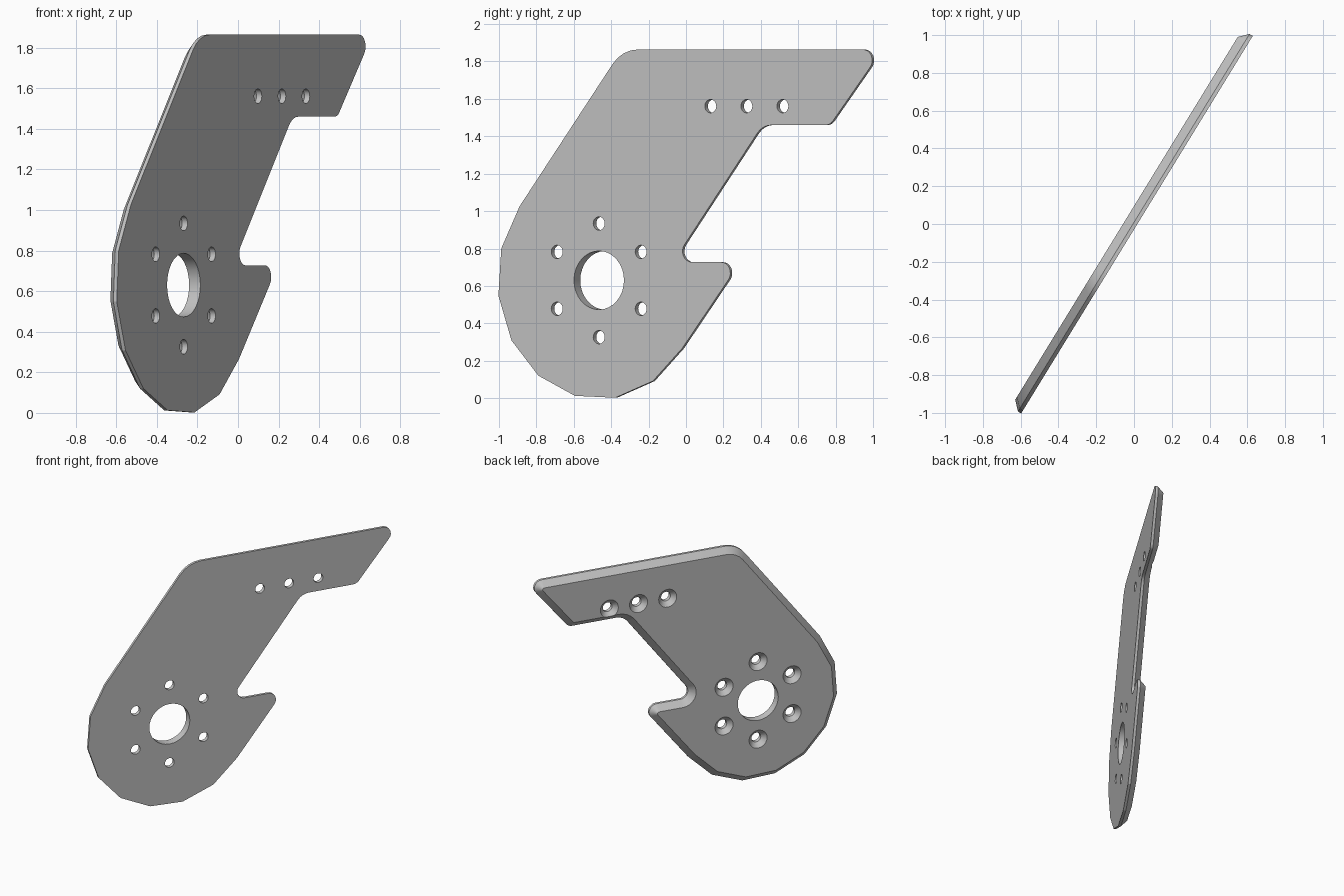
import bpy
import bmesh
from math import atan2, cos, sin, pi, radians, remainder
from mathutils import Vector

cube = bpy.data.objects.get("Cube")
if cube:
    bpy.data.objects.remove(cube, do_unlink=True)

THICK, CHAMFER = 0.065, 0.045
TURN = radians(58.47)
HUB = Vector((-0.546, 0.63))

grey = bpy.data.materials.new("plain grey")
grey.use_nodes = True
grey.diffuse_color = (0.55, 0.55, 0.55, 1)
grey.node_tree.nodes["Principled BSDF"].inputs["Base Color"].default_value = grey.diffuse_color


def polar(center, radius, angle):
    return center + radius * Vector((cos(angle), sin(angle)))


def fillet(before, corner, after, radius):
    """Points of an arc that rounds one corner."""
    a, b = (before - corner).normalized(), (after - corner).normalized()
    half = a.angle(b) / 2
    center = corner + (a + b).normalized() * radius / sin(half)
    reach = radius / sin(half) * cos(half)
    s, e = corner + a * reach - center, corner + b * reach - center
    start = atan2(s.y, s.x)
    sweep = remainder(atan2(e.y, e.x) - start, 2 * pi)
    steps = max(4, round(abs(sweep) / radians(16)))
    return [polar(center, radius, start + sweep * i / steps) for i in range(steps + 1)]


def inset(points, d):
    """Move a counter-clockwise outline inward by d with mitred corners."""
    result = []
    for i, p in enumerate(points):
        a = (p - points[i - 1]).normalized()
        b = (points[(i + 1) % len(points)] - p).normalized()
        na, nb = Vector((-a.y, a.x)), Vector((-b.y, b.x))
        result.append(p + (na + nb) * d / (1 + na.dot(nb)))
    return result


def loft(bm, rings):
    """Solid from (outline, height) layers, lowest first."""
    layers = [[bm.verts.new((p.x, p.y, h)) for p in pts] for pts, h in rings]
    n = len(layers[0])
    for low, high in zip(layers, layers[1:]):
        for i in range(n):
            j = (i + 1) % n
            bm.faces.new((low[i], low[j], high[j], high[i]))
    bm.faces.new(layers[0][::-1])
    bm.faces.new(layers[-1])


def make_object(name, bm):
    mesh = bpy.data.meshes.new(name)
    bmesh.ops.recalc_face_normals(bm, faces=bm.faces)
    bm.to_mesh(mesh)
    bm.free()
    mesh.materials.append(grey)
    obj = bpy.data.objects.new(name, mesh)
    bpy.context.collection.objects.link(obj)
    obj.rotation_euler = (pi / 2, 0, TURN)
    obj.location = (0.018, 0, 0)
    return obj


def circle(center, radius, count=24):
    return [polar(center, radius, 2 * pi * i / count) for i in range(count)]


# Outline: faceted hub arc, then the hook, notch and arm with rounded corners
outline = [polar(HUB, 0.636, radians(141.5 + 22.95 * i)) for i in range(9)]
corners = [(0.340, 0.727, 0.058), (-0.0815, 0.727, 0.058), (0.480, 1.46, 0.11),
           (0.903, 1.46, 0.058), (1.232, 1.864, 0.058), (-0.401, 1.864, 0.2)]
path = [outline[-1]] + [Vector(c[:2]) for c in corners] + [outline[0]]
for i, corner in enumerate(corners):
    outline += fillet(path[i], path[i + 1], path[i + 2], corner[2])

# Plate, chamfered along its back rim
bm = bmesh.new()
loft(bm, [(inset(outline, CHAMFER), -THICK), (outline, CHAMFER - THICK), (outline, 0)])
plate = make_object("bracket_plate", bm)

# Cutters: hub bore, ring of screw holes and row of arm holes, countersunk at the back
bm = bmesh.new()
loft(bm, [(circle(HUB, 0.157, 32), -0.1), (circle(HUB, 0.157, 32), 0.05)])
holes = [polar(HUB, 0.304, pi / 6 + i * pi / 3) for i in range(6)]
holes += [Vector((0.38 + 0.226 * i, 1.561)) for i in (-1, 0, 1)]
for hole in holes:
    loft(bm, [(circle(hole, 0.08), -THICK - 0.01), (circle(hole, 0.036), -THICK + 0.034),
              (circle(hole, 0.036), 0.05)])
cutter = make_object("hole_cutter", bm)

cut = plate.modifiers.new("holes", "BOOLEAN")
cut.operation, cut.solver, cut.object = "DIFFERENCE", "EXACT", cutter
bpy.context.view_layer.objects.active = plate
for obj in bpy.context.selected_objects:
    obj.select_set(False)
plate.select_set(True)
bpy.ops.object.modifier_apply(modifier=cut.name)
bpy.data.objects.remove(cutter, do_unlink=True)

# Smooth holes and fillets, keep the hub facets and rims sharp
bpy.ops.object.shade_smooth_by_angle(angle=radians(20))
